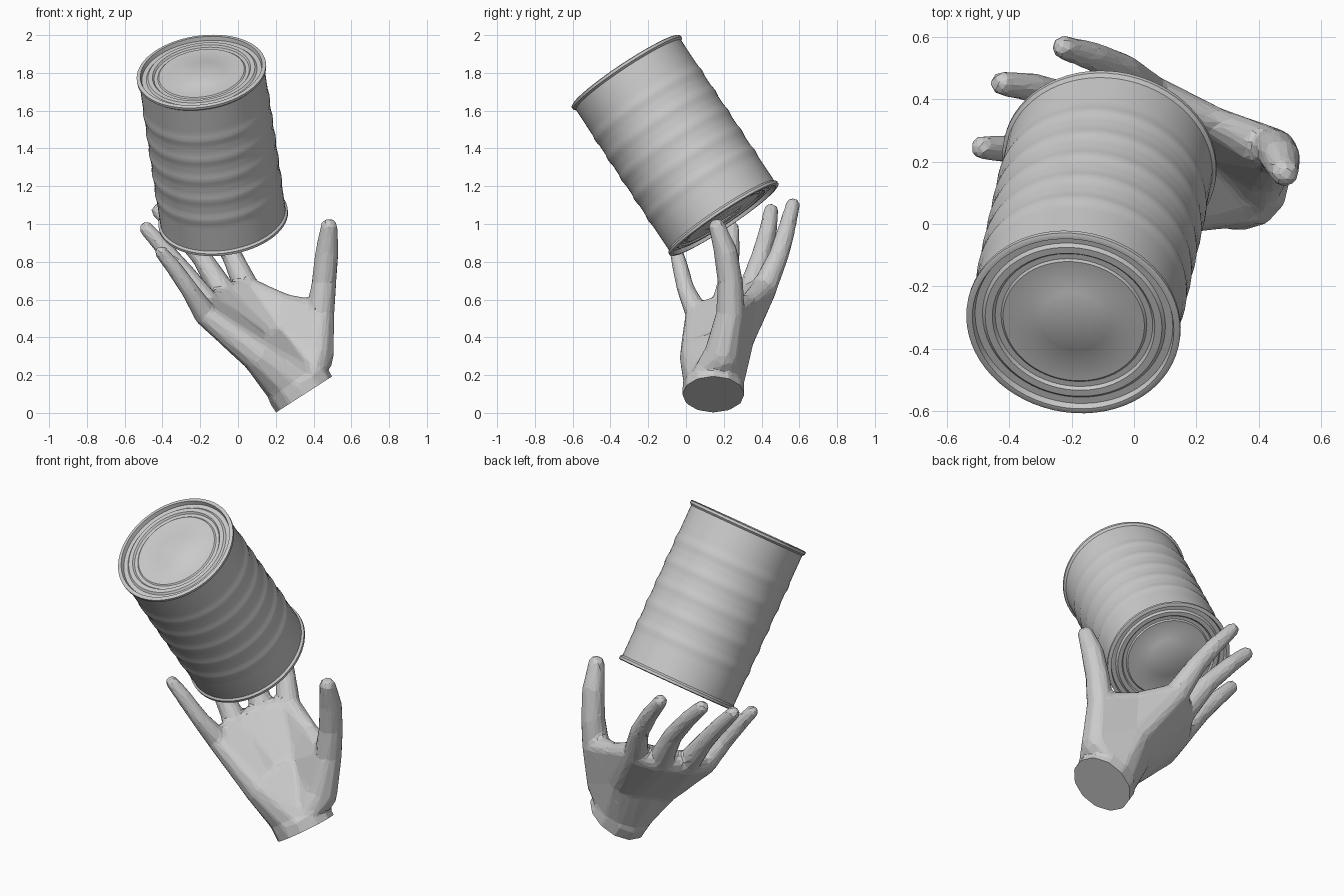
import bpy, bmesh
from math import sin, cos, pi
from mathutils import Vector

if "Cube" in bpy.data.objects:
    bpy.data.objects.remove(bpy.data.objects["Cube"])

V = Vector


def link(name, bm):
    me = bpy.data.meshes.new(name)
    bm.to_mesh(me)
    bm.free()
    ob = bpy.data.objects.new(name, me)
    bpy.context.collection.objects.link(ob)
    return ob


# ---- tin can: lathed profile with ribs, rims and stepped lids ----
def lid(z, s):
    """Rim and recessed rings, from the outside in; s points outwards."""
    steps = [(.334, -.028), (.345, -.018), (.345, -.004), (.337, 0), (.325, 0), (.319, -.022), (.295, -.022),
             (.285, -.012), (.262, -.012), (.254, -.022), (.235, -.022), (.228, -.016),
             (.12, -.018), (.112, -.014), (0, -.014)]
    return [(r, z + s * d) for r, d in steps]


H = 0.478
ribs = []
for i in range(49):
    t = i / 48
    z = -0.445 + 0.89 * t
    wave = max(0, cos(2 * pi * (t * 7 - .5))) if .12 < t < .88 else 0
    ribs.append((.334 + .005 * wave, z))
profile = lid(-H, -1)[::-1] + ribs + lid(H, 1)

bm = bmesh.new()
vs = [bm.verts.new((r, 0, z)) for r, z in profile]
es = [bm.edges.new(p) for p in zip(vs, vs[1:])]
bmesh.ops.spin(bm, geom=vs + es, cent=(0, 0, 0), axis=(0, 0, 1), angle=2 * pi, steps=64)
bmesh.ops.remove_doubles(bm, verts=bm.verts[:], dist=1e-4)
bmesh.ops.recalc_face_normals(bm, faces=bm.faces[:])
can = link("tin_can", bm)
top, bottom = V((-.195, -.32, 1.812)), V((-.077, .205, 1.02))
can.rotation_mode = 'QUATERNION'
can.rotation_quaternion = (top - bottom).to_track_quat('Z', 'Y')
can.location = (top + bottom) / 2
bpy.context.view_layer.objects.active = can
can.select_set(True)
bpy.ops.object.shade_smooth_by_angle(angle=0.6)

# ---- hand: convex hulls around balls, fused and faceted ----
bm = bmesh.new()


def hull(balls, pts=()):
    """Add the convex hull of some (centre, radius) balls and extra points."""
    part = bmesh.new()
    for c, r in balls:
        res = bmesh.ops.create_icosphere(part, subdivisions=2, radius=r)
        bmesh.ops.translate(part, verts=res['verts'], vec=c)
    for p in pts:
        part.verts.new(p)
    res = bmesh.ops.convex_hull(part, input=part.verts[:])
    junk = {g for g in res['geom_interior'] + res['geom_unused'] if isinstance(g, bmesh.types.BMVert)}
    bmesh.ops.delete(part, geom=list(junk), context='VERTS')
    me = bpy.data.meshes.new("tmp")
    part.to_mesh(me)
    part.free()
    bm.from_mesh(me)
    bpy.data.meshes.remove(me)


def chain(joints):
    for a, b in zip(joints, joints[1:]):
        hull([a, b])


def J(x, y, z, r):
    return (V((x, y, z)), r)


index = [J(.05, .41, .65, .07), J(-.03, .49, .83, .054), J(-.13, .535, .98, .048), J(-.225, .565, 1.10, .039)]
middle = [J(-.06, .33, .61, .072), J(-.19, .395, .82, .054), J(-.32, .435, .97, .048), J(-.42, .45, 1.07, .04)]
ring = [J(-.145, .2, .56, .07), J(-.28, .23, .74, .052), J(-.39, .24, .87, .046), J(-.485, .245, .975, .039)]
pinky = [J(-.17, .06, .52, .064), J(-.255, .0, .65, .048), J(-.34, -.03, .77, .043), J(-.405, -.05, .85, .036)]
thumb = [J(.41, .19, .3, .10), J(.435, .235, .52, .078), J(.455, .235, .69, .068),
         J(.47, .21, .85, .064), J(.482, .165, .985, .046)]
for digit in (index, middle, ring, pinky, thumb):
    chain(digit)

# wrist stub, trimmed flat below
n = V((-.54, 0, .84)).normalized()
u, v, wc = V((.84, 0, .54)), V((0, 1, 0)), V((.35, .145, .098))


def wrist(off, k=1.0):
    return [wc + n * off + u * (.178 * k * cos(a)) + v * (.165 * k * sin(a))
            for a in (i * pi / 6 for i in range(12))]


hull([], wrist(-.06) + wrist(.07))

# palm: wrist to mid palm, mid palm to knuckles, one slab per neighbouring pair
fingers = [index, middle, ring, pinky]
mids = [(f[0][0].lerp(wc, .5) + V((.025, 0, .015)), .085) for f in fingers]
mids[3] = J(.12, .065, .30, .10)
for i in range(3):
    hull(mids[i:i + 2] + [fingers[i][0], fingers[i + 1][0]])
hull(mids, wrist(.05, .95))

# thumb mound and web towards the index knuckle
hull([thumb[0], mids[0]], wrist(.04, .95))
web = J(.25, .33, .58, .05)
hull([thumb[0], thumb[1], mids[0], web])
hull([index[0], mids[0], web])

hand = link("hand_raw", bm)
for kind, opts in (('REMESH', dict(mode='VOXEL', voxel_size=.012)),
                   ('SMOOTH', dict(factor=.5, iterations=5)),
                   ('DECIMATE', dict(ratio=.06))):
    m = hand.modifiers.new(kind.lower(), kind)
    for k, val in opts.items():
        setattr(m, k, val)
dg = bpy.context.evaluated_depsgraph_get()
bm = bmesh.new()
bm.from_object(hand, dg)
bpy.data.objects.remove(hand)

# flat cut across the wrist
bmesh.ops.bisect_plane(bm, geom=bm.verts[:] + bm.edges[:] + bm.faces[:], plane_co=wc, plane_no=n, clear_inner=True)
bmesh.ops.holes_fill(bm, edges=[e for e in bm.edges if e.is_boundary], sides=0)
bmesh.ops.recalc_face_normals(bm, faces=bm.faces[:])
for f in bm.faces:
    f.smooth = False
link("hand", bm)
